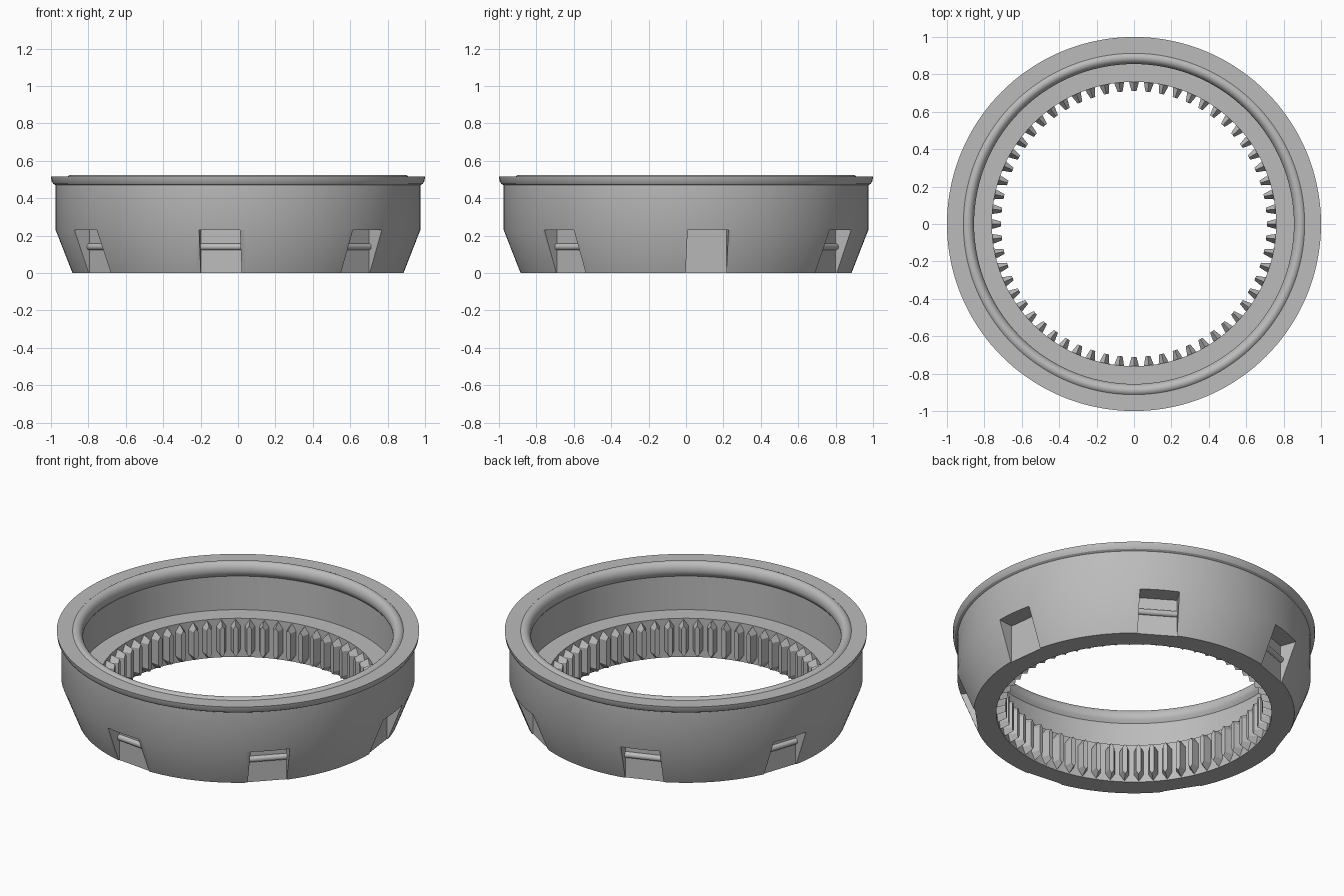
import bpy, bmesh, math
from mathutils import Matrix, Vector

cube = bpy.data.objects.get("Cube")
if cube:
    bpy.data.objects.remove(cube, do_unlink=True)

steel = bpy.data.materials.new("plain_grey")
steel.use_nodes = True
GREY = (0.5, 0.5, 0.5, 1)
steel.diffuse_color = GREY
steel.node_tree.nodes["Principled BSDF"].inputs["Base Color"].default_value = GREY

SEGMENTS, TEETH, NOTCHES = 144, 60, 7
FIRST_NOTCH = math.radians(7)
NOTCH_TOP, NOTCH_BACK, NOTCH_WIDTH = 0.229, 0.872, 0.22


def finish(name, bm):
    bmesh.ops.recalc_face_normals(bm, faces=bm.faces)
    mesh = bpy.data.meshes.new(name)
    bm.to_mesh(mesh)
    bm.free()
    mesh.materials.append(steel)
    obj = bpy.data.objects.new(name, mesh)
    bpy.context.collection.objects.link(obj)
    return obj


def smooth(obj):
    bpy.ops.object.select_all(action="DESELECT")
    obj.select_set(True)
    bpy.context.view_layer.objects.active = obj
    bpy.ops.object.shade_smooth_by_angle(angle=math.radians(30))


def notch_angle(i):
    return FIRST_NOTCH + i * math.tau / NOTCHES


# Ring body: closed profile of radius and height, turned about z
profile = [(0.76, 0), (0.885, 0), (0.975, 0.23), (0.975, 0.47),
           (0.988, 0.477), (0.997, 0.492), (1, 0.515)]
# Rounded bead on the inner rim
for k in range(15):
    a = math.radians(50 + k * 11.5)
    profile.append((0.89 + 0.035 * math.cos(a), 0.48 + 0.045 * math.sin(a)))
profile += [(0.875, 0.438), (0.872, 0.235), (0.76, 0.235)]

bm = bmesh.new()
rings = []
for s in range(SEGMENTS):
    turn = Matrix.Rotation(s * math.tau / SEGMENTS, 3, "Z")
    rings.append([bm.verts.new(turn @ Vector((r, 0, z))) for r, z in profile])
for s in range(SEGMENTS):
    near, far = rings[s - 1], rings[s]
    for k in range(len(profile)):
        bm.faces.new((near[k - 1], near[k], far[k], far[k - 1]))
body = finish("ring_body", bm)

# Notch cutters around the tapered lower wall
bm = bmesh.new()
depth, low = 0.3, -0.1
for i in range(NOTCHES):
    place = (Matrix.Rotation(notch_angle(i), 4, "Z")
             @ Matrix.Translation((NOTCH_BACK + depth / 2, 0, (NOTCH_TOP + low) / 2))
             @ Matrix.Diagonal((depth, NOTCH_WIDTH, NOTCH_TOP - low, 1)))
    bmesh.ops.create_cube(bm, size=1, matrix=place)
cutter = finish("notch_cutter", bm)
cutter.hide_render = True

cut = body.modifiers.new("notches", "BOOLEAN")
cut.operation = "DIFFERENCE"
cut.solver = "EXACT"
cut.object = cutter
bpy.context.view_layer.update()
cut_mesh = bpy.data.meshes.new_from_object(
    body.evaluated_get(bpy.context.evaluated_depsgraph_get()))
body.modifiers.clear()
body.data = cut_mesh
bpy.data.objects.remove(cutter, do_unlink=True)
smooth(body)

# Small round bars across every notch but the first
bm = bmesh.new()
for i in range(1, NOTCHES):
    place = (Matrix.Rotation(notch_angle(i), 4, "Z")
             @ Matrix.Translation((NOTCH_BACK, 0, 0.14))
             @ Matrix.Rotation(math.pi / 2, 4, "X"))
    bmesh.ops.create_cone(bm, cap_ends=True, segments=20, radius1=0.018,
                          radius2=0.018, depth=NOTCH_WIDTH + 0.01, matrix=place)
smooth(finish("notch_bars", bm))

# Inner teeth: tapered flanks with pointed upper and lower ends
bm = bmesh.new()
ROOT, TIP = 0.765, 0.71
for t in range(TEETH):
    turn = Matrix.Rotation(t * math.tau / TEETH, 3, "Z")

    def outline(r, half, peak, shoulder):
        pts = [(-half, shoulder), (0, peak), (half, shoulder),
               (half, 0.235 - shoulder), (0, 0.235 - peak), (-half, 0.235 - shoulder)]
        return [bm.verts.new(turn @ Vector((r, y, z))) for y, z in pts]

    root = outline(ROOT, 0.028, 0.232, 0.19)
    tip = outline(TIP, 0.013, 0.212, 0.192)
    bm.faces.new(root)
    bm.faces.new(tip)
    for k in range(6):
        bm.faces.new((root[k - 1], root[k], tip[k], tip[k - 1]))
finish("inner_teeth", bm)
